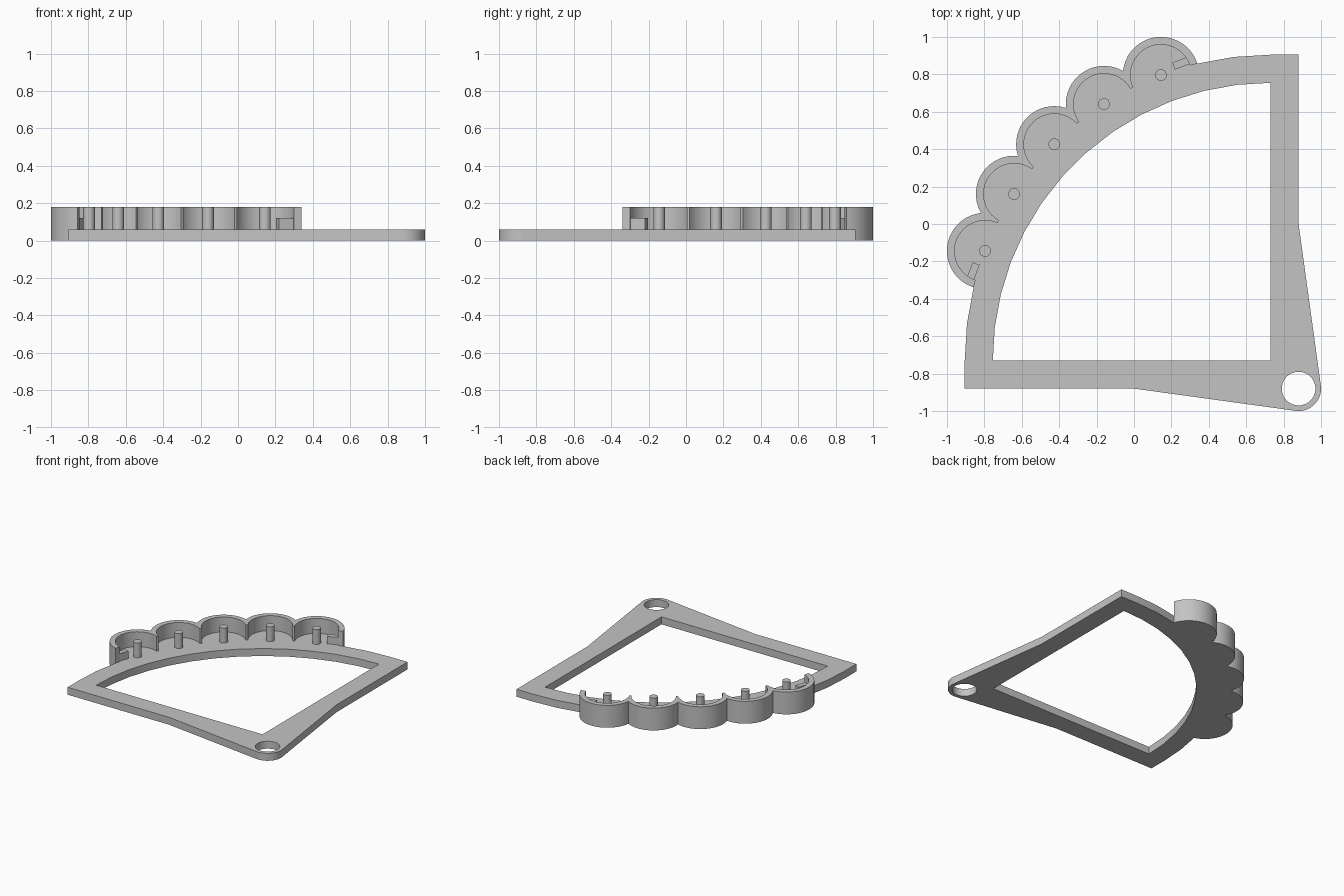
import bpy, bmesh
from math import sin, cos, asin, acos, radians, degrees, pi

cube = bpy.data.objects.get("Cube")
if cube:
    bpy.data.objects.remove(cube)

# Main dimensions
CX, CY = 0.73, -0.73            # centre of the big arcs
R_OUT, R_IN = 1.635, 1.485      # frame arcs
EDGE = 0.88                     # straight outer sides
PLATE, TOP = 0.06, 0.18         # plate and wall heights
CUP_OUT, CUP_IN = 0.204, 0.163  # cup wall radii
PIN_R, HOLE_R, EAR_R = 0.031, 0.09, 0.12
STEP = 12
CUPS = [135 + STEP * k for k in range(-2, 3)]

grey = bpy.data.materials.new("plain_grey")
grey.use_nodes = True
colour = (0.55, 0.55, 0.55, 1)
grey.diffuse_color = colour
grey.node_tree.nodes["Principled BSDF"].inputs["Base Color"].default_value = colour


def arc(cx, cy, r, a, b, n):
    """Points on an arc from angle a to b in degrees."""
    angles = [radians(a + (b - a) * i / n) for i in range(n + 1)]
    return [(cx + r * cos(t), cy + r * sin(t)) for t in angles]


def prism(name, loops, z0, z1):
    """Extrude an outline, with any holes, between two heights."""
    curve = bpy.data.curves.new(name, 'CURVE')
    curve.dimensions, curve.fill_mode = '2D', 'BOTH'
    curve.extrude = (z1 - z0) / 2
    for loop in loops:
        spline = curve.splines.new('POLY')
        spline.points.add(len(loop) - 1)
        for point, (x, y) in zip(spline.points, loop):
            point.co = (x, y, 0, 1)
        spline.use_cyclic_u = True
    helper = bpy.data.objects.new(name + "_outline", curve)
    mesh = bpy.data.meshes.new_from_object(helper)
    bpy.data.objects.remove(helper)
    bpy.data.curves.remove(curve)
    bm = bmesh.new()
    bm.from_mesh(mesh)
    bmesh.ops.remove_doubles(bm, verts=bm.verts, dist=1e-5)
    bmesh.ops.translate(bm, verts=bm.verts, vec=(0, 0, (z0 + z1) / 2))
    bmesh.ops.recalc_face_normals(bm, faces=bm.faces)
    bm.to_mesh(mesh)
    bm.free()
    mesh.name = name
    mesh.materials.clear()
    mesh.materials.append(grey)
    obj = bpy.data.objects.new(name, mesh)
    bpy.context.collection.objects.link(obj)
    bpy.ops.object.select_all(action='DESELECT')
    obj.select_set(True)
    bpy.context.view_layer.objects.active = obj
    bpy.ops.object.shade_smooth_by_angle(angle=radians(25))
    return obj


def cup_centre(theta):
    t = radians(theta)
    return CX + R_OUT * cos(t), CY + R_OUT * sin(t)


def end_angle(r):
    """Angle, from a cup's outward direction, where it meets the frame arc."""
    return 90 + degrees(asin(r / 2 / R_OUT))


# Scalloped outer line: neighbouring cups meet, end cups run to the frame arc
half_chord = R_OUT * sin(radians(STEP / 2))
meet = 90 + STEP / 2 - degrees(acos(half_chord / CUP_OUT))
scallops, inner_line = [], []
for theta in CUPS:
    first = end_angle(CUP_OUT) if theta == CUPS[0] else meet
    last = end_angle(CUP_OUT) if theta == CUPS[-1] else meet
    x, y = cup_centre(theta)
    scallops += arc(x, y, CUP_OUT, theta - first, theta + last, 20)[:None if theta == CUPS[-1] else -1]
    reach = end_angle(CUP_IN)
    inner_line += arc(x, y, CUP_IN, theta - reach, theta + reach, 24)

# Flat frame with a quarter-round opening, scalloped rim and hanging ear
rim = CUPS[0] - 2 * (end_angle(CUP_OUT) - 90)
lean = degrees(asin(EAR_R / EDGE))
outline = [(EDGE, CY + R_OUT)]
outline += arc(CX, CY, R_OUT, 90, rim, 2)[:-1] + scallops
outline += arc(CX, CY, R_OUT, 270 - rim, 180, 2)[1:]
outline += [(CX - R_OUT, -EDGE), (0, -EDGE)]
outline += arc(EDGE, -EDGE, EAR_R, -90 - lean, lean, 16) + [(EDGE, 0)]
opening = arc(CX, CY, R_IN, 90, 180, 13) + [(CX, CY)]
ear_hole = arc(EDGE, -EDGE, HOLE_R, 0, 360, 40)[:-1]
prism("frame", [outline, opening, ear_hole], 0, PLATE)

# Scalloped wall around the outer side of the cups
prism("cup_wall", [scallops + inner_line[::-1]], PLATE, TOP)

# One pin in the middle of each cup
for i, theta in enumerate(CUPS):
    x, y = cup_centre(theta)
    prism(f"pin_{i + 1}", [arc(x, y, PIN_R, 0, 360, 24)[:-1]], PLATE, TOP)

# Low stop tabs inside the two end cups
for name, theta, side in (("right_tab", CUPS[-1], 1), ("back_tab", CUPS[0], -1)):
    x, y = cup_centre(theta)
    c, s = cos(radians(theta)), sin(radians(theta))
    corners = [(0, 0.08), (0.04, 0.08), (0.04, 0.17), (0, 0.17)]
    loop = [(x + r * c - side * t * s, y + r * s + side * t * c) for r, t in corners]
    prism(name, [loop], PLATE, 0.12)
